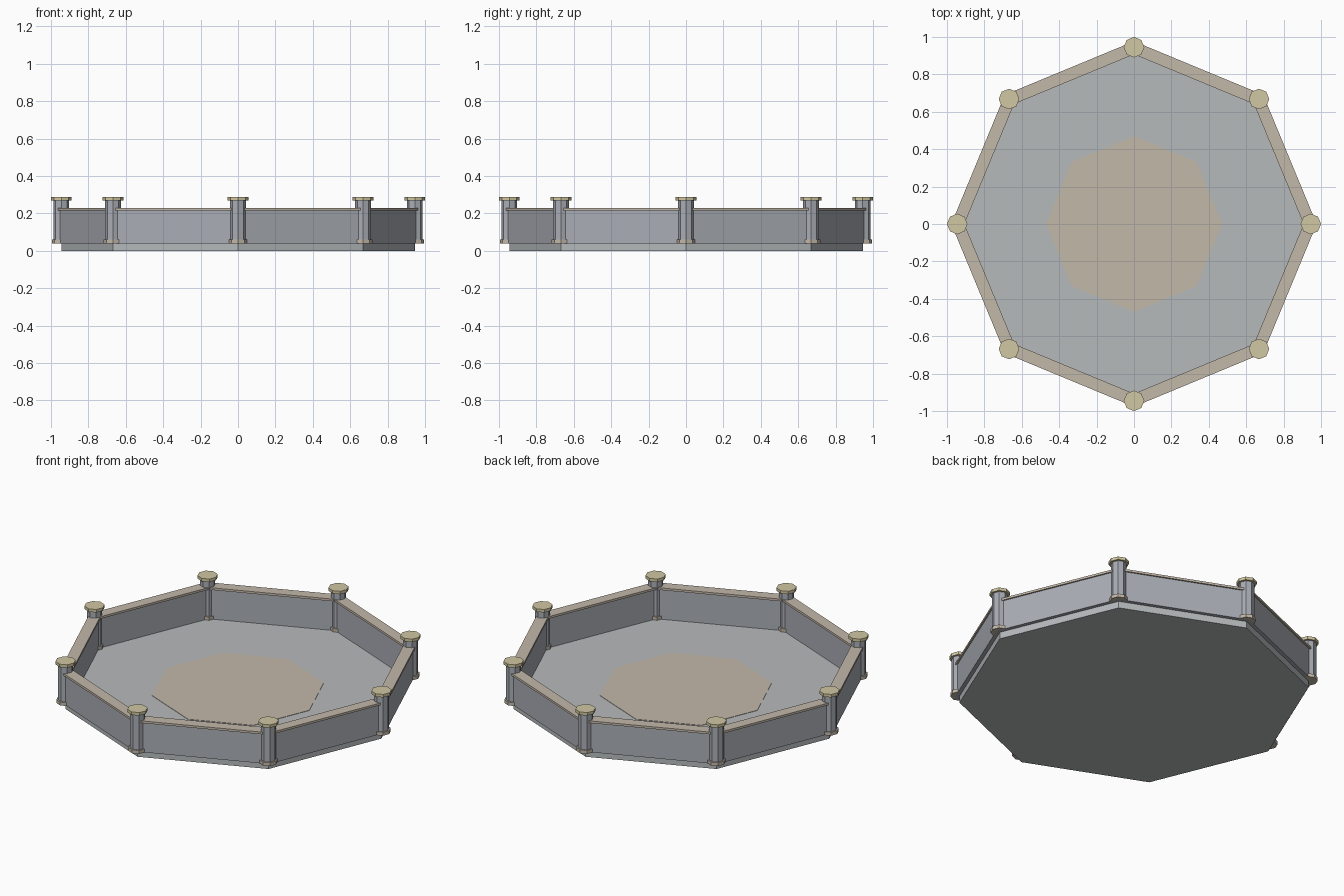
import bpy, bmesh
from math import cos, sin, pi

if "Cube" in bpy.data.objects:
    bpy.data.objects.remove(bpy.data.objects["Cube"])

R = 0.945          # corner radius of the octagon
SIDES = 8


def mat(name, rgb):
    m = bpy.data.materials.new(name)
    m.diffuse_color = (*rgb, 1)
    m.use_nodes = True
    m.node_tree.nodes["Principled BSDF"].inputs["Base Color"].default_value = m.diffuse_color
    return m


STONE = mat("stone", (0.40, 0.42, 0.46))
FLOOR = mat("floor_stone", (0.47, 0.49, 0.50))
TRIM = mat("trim", (0.55, 0.48, 0.40))
CAP = mat("cap", (0.64, 0.57, 0.36))


def ring(bm, r, z, x=0, y=0):
    return [bm.verts.new((x + r * cos(2 * pi * i / SIDES),
                          y + r * sin(2 * pi * i / SIDES), z)) for i in range(SIDES)]


def finish(bm, name, material):
    bmesh.ops.recalc_face_normals(bm, faces=bm.faces)
    me = bpy.data.meshes.new(name)
    bm.to_mesh(me)
    bm.free()
    me.materials.append(material)
    ob = bpy.data.objects.new(name, me)
    bpy.context.collection.objects.link(ob)


def lathe(name, profile, material, x=0, y=0, closed=False):
    """Sweep (radius, z) points round eight sides; closed makes a hollow ring."""
    bm = bmesh.new()
    rings = [ring(bm, r, z, x, y) for r, z in profile]
    pairs = list(zip(rings, rings[1:]))
    if closed:
        pairs.append((rings[-1], rings[0]))
    else:
        bm.faces.new(rings[0])
        bm.faces.new(rings[-1])
    for a, b in pairs:
        for i in range(SIDES):
            j = (i + 1) % SIDES
            bm.faces.new((a[i], a[j], b[j], b[i]))
    finish(bm, name, material)


def band(name, r_in, r_out, z0, z1, material):
    lathe(name, [(r_in, z0), (r_out, z0), (r_out, z1), (r_in, z1)], material, closed=True)


# Floor slab and central inlay
lathe("floor_slab", [(R, 0), (R, 0.04)], FLOOR)
lathe("floor_inlay", [(0.47, 0.038), (0.47, 0.042)], TRIM)

# Parapet wall and its coping
band("parapet_wall", 0.915, 0.968, 0.04, 0.218, STONE)
band("parapet_coping", 0.907, 0.977, 0.217, 0.23, TRIM)

# Corner posts with foot and cap
for k in range(SIDES):
    x, y = R * cos(2 * pi * k / SIDES), R * sin(2 * pi * k / SIDES)
    lathe(f"post_foot_{k}", [(0.05, 0.04), (0.05, 0.06)], TRIM, x, y)
    lathe(f"post_shaft_{k}", [(0.042, 0.055), (0.042, 0.275)], STONE, x, y)
    lathe(f"post_cap_{k}", [(0.055, 0.27), (0.055, 0.288)], CAP, x, y)
